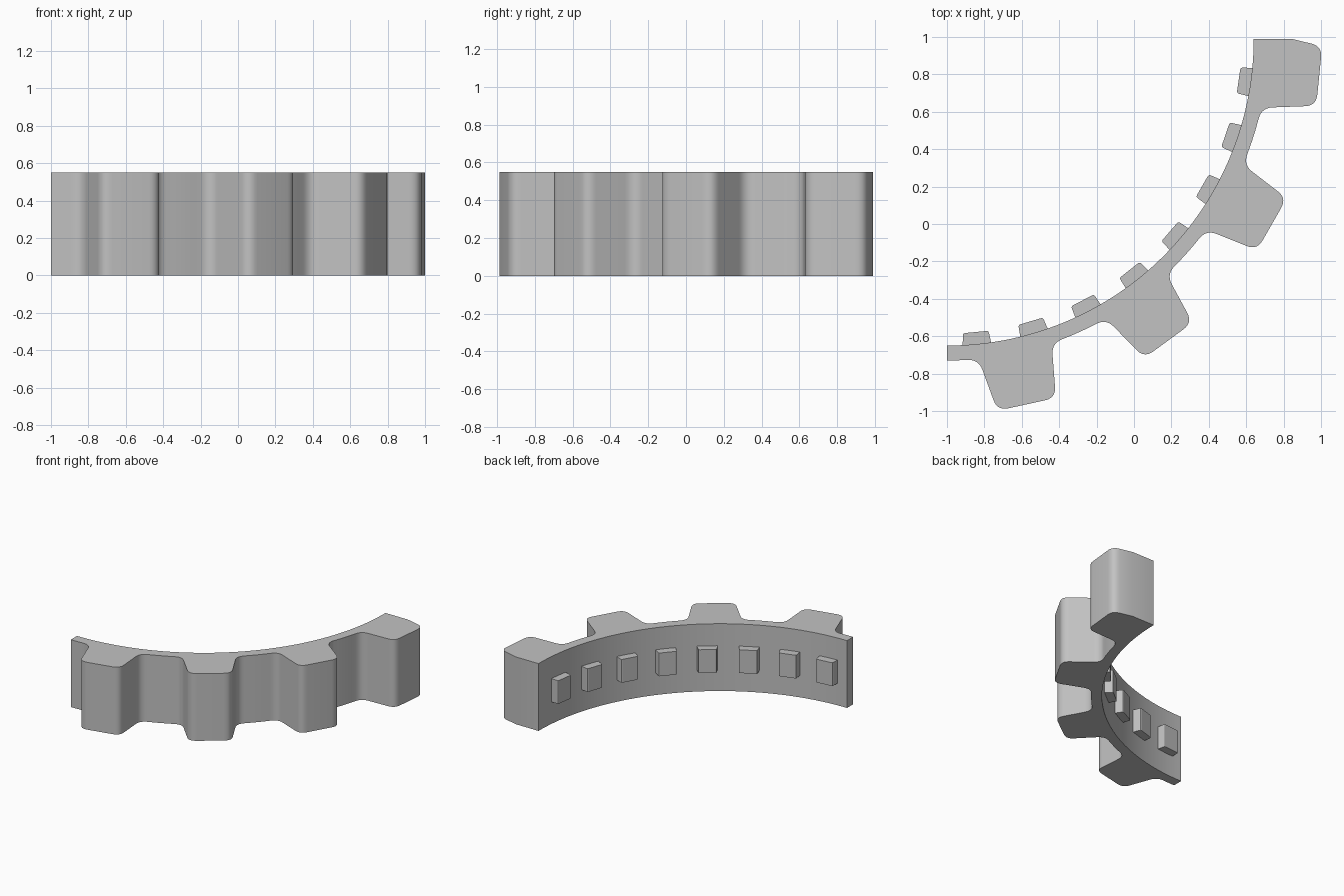
import bpy
import bmesh
from math import sin, cos, radians, degrees
from mathutils import Vector, Matrix

if "Cube" in bpy.data.objects:
    bpy.data.objects.remove(bpy.data.objects["Cube"], do_unlink=True)

CENTRE = Vector((-1.0, 0.99, 0.0))      # axis of the ring segment
INNER, ROOT, TIP = 1.64, 1.72, 2.0      # radii
HEIGHT = 0.55
PITCH = 24
FIRST_TOOTH = -77.7

grey = bpy.data.materials.new("plain_grey")
grey.use_nodes = True
colour = (0.54, 0.54, 0.54, 1)
grey.diffuse_color = colour
grey.node_tree.nodes["Principled BSDF"].inputs["Base Color"].default_value = colour


def polar(radius, angle):
    a = radians(angle)
    return CENTRE + Vector((radius * cos(a), radius * sin(a), 0))


def local(angle, radial, tangent):
    """Point given along and across the spoke at an angle."""
    a = radians(angle)
    return CENTRE + Vector((radial * cos(a) - tangent * sin(a),
                            radial * sin(a) + tangent * cos(a), 0))


def rounded(before, corner, after, trim=0.06, steps=7):
    """Points of a rounded corner between two straight sides."""
    p = corner + (before - corner).normalized() * trim
    q = corner + (after - corner).normalized() * trim
    ts = [i / steps for i in range(steps + 1)]
    return [p * (1 - t) ** 2 + corner * (2 * t * (1 - t)) + q * t * t for t in ts]


def tooth(angle):
    """Outline of one tooth with rounded roots and tips."""
    half_turn = 8.9
    pts = [polar(ROOT, angle - half_turn),
           local(angle, 1.71, -0.20), local(angle, TIP, -0.16),
           local(angle, TIP, 0.16), local(angle, 1.71, 0.20),
           polar(ROOT, angle + half_turn)]
    out = []
    for i in range(1, 5):
        out += rounded(pts[i - 1], pts[i], pts[i + 1])
    return out


def finish(name, bm):
    bmesh.ops.recalc_face_normals(bm, faces=bm.faces)
    mesh = bpy.data.meshes.new(name)
    bm.to_mesh(mesh)
    bm.free()
    obj = bpy.data.objects.new(name, mesh)
    bpy.context.collection.objects.link(obj)
    mesh.materials.append(grey)
    return obj


# Toothed ring segment: outer outline, then the inner arc back
outline = [polar(ROOT, a) for a in (-90, -88.5)]
for k in range(4):
    mid = FIRST_TOOTH + PITCH * k
    outline += tooth(mid)
    if k < 3:
        outline += [polar(ROOT, mid + a) for a in (10, 11, 12, 13, 14)]
outline += [polar(INNER, 3 - 93 * i / 62) for i in range(63)]

bm = bmesh.new()
bm.faces.new([bm.verts.new(p) for p in outline])
# Trim the last tooth flat at the end of the segment
bmesh.ops.bisect_plane(bm, geom=bm.verts[:] + bm.edges[:] + bm.faces[:],
                       plane_co=CENTRE, plane_no=(0, 1, 0), clear_outer=True)
solid = bmesh.ops.extrude_face_region(bm, geom=bm.faces[:], use_keep_orig=True)
raised = [v for v in solid["geom"] if isinstance(v, bmesh.types.BMVert)]
bmesh.ops.translate(bm, verts=raised, vec=(0, 0, HEIGHT))
ring = finish("toothed_segment", bm)
bpy.ops.object.select_all(action="DESELECT")
ring.select_set(True)
bpy.context.view_layer.objects.active = ring
bpy.ops.object.shade_smooth_by_angle(angle=radians(30))

# Small pegs along the inner wall, slightly narrower at the tip
for k in range(8):
    angle = -84.4 + 10.9 * k
    bm = bmesh.new()
    bmesh.ops.create_cube(bm, size=1)
    for v in bm.verts:
        tip = v.co.x < 0
        v.co = Vector((1.575 if tip else 1.655,
                       v.co.y * (0.138 if tip else 0.156),
                       HEIGHT / 2 + v.co.z * 0.19))
    corners = [e for e in bm.edges if all(v.co.x < 1.6 for v in e.verts)
               and abs(e.verts[0].co.z - e.verts[1].co.z) > 0.1]
    bmesh.ops.bevel(bm, geom=corners, offset=0.01, segments=2,
                    profile=0.5, affect="EDGES")
    bm.transform(Matrix.Translation(CENTRE) @ Matrix.Rotation(radians(angle), 4, "Z"))
    finish(f"inner_peg_{k + 1}", bm)
